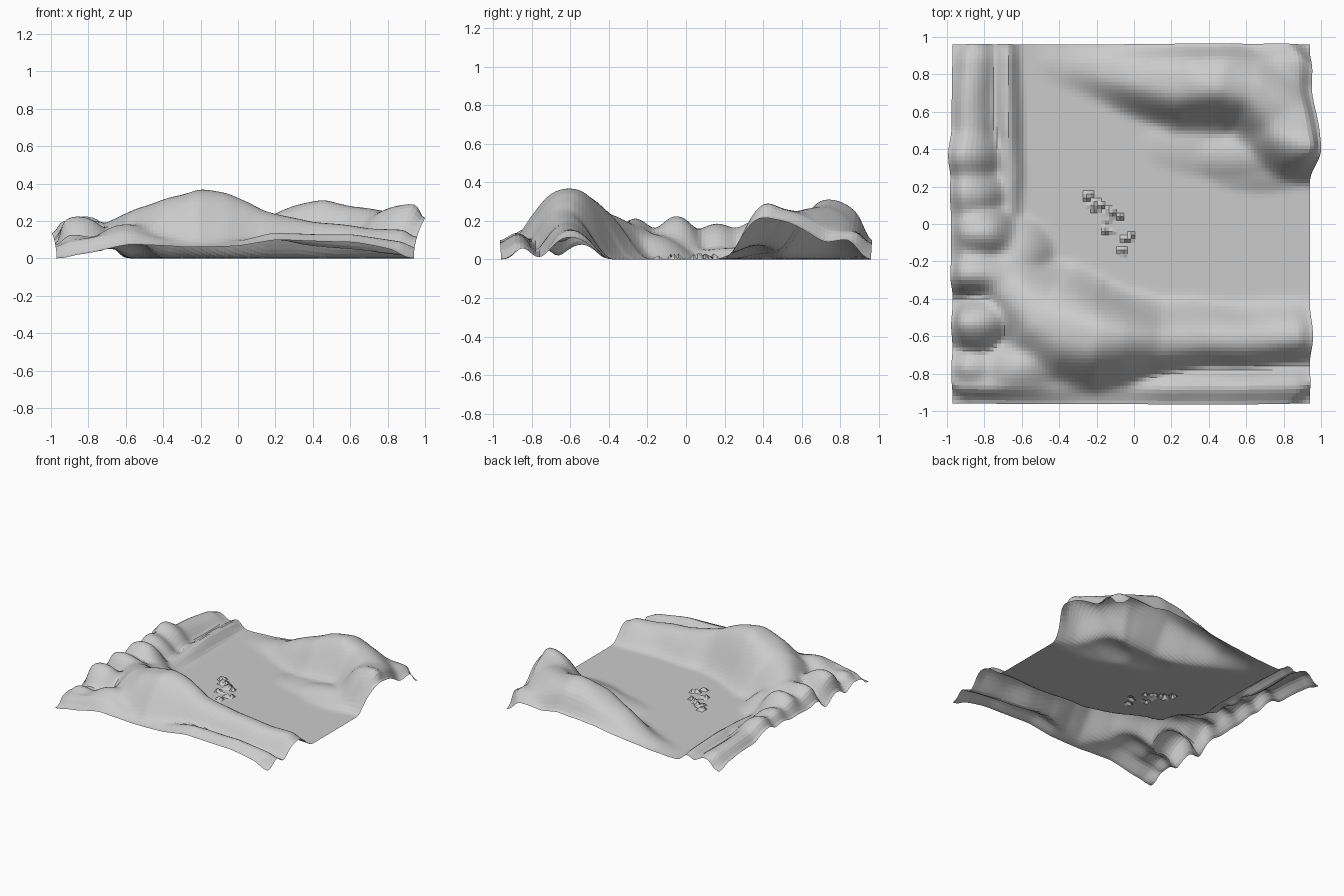
import bpy, math, random
from mathutils import Vector, noise

random.seed(4)
N = 96
X0, X1, Y0, Y1 = -0.97, 0.94, -0.96, 0.96

# Ridge lines: x, y, height, foot width on the +y side, foot width on the other side
front_ridge = [(-0.72, -0.32, .19, .28, .20), (-0.50, -0.51, .285, .38, .36),
               (-0.35, -0.57, .335, .37, .42), (-0.20, -0.605, .372, .34, .40),
               (-0.05, -0.615, .345, .28, .35), (0.12, -0.625, .255, .24, .28),
               (0.40, -0.62, .195, .22, .22), (0.95, -0.61, .145, .22, .17)]
front_lip = [(-0.97, -0.85, .08, .15, .16), (-0.75, -0.87, .12, .18, .17),
             (-0.55, -0.88, .13, .18, .20), (-0.30, -0.90, .085, .16, .22),
             (0.00, -0.90, .09, .16, .24), (0.20, -0.88, .14, .14, .30),
             (0.60, -0.87, .13, .12, .28), (0.95, -0.87, .08, .10, .13)]
back_hill = [(-0.38, 0.88, .015, .15, .15), (-0.15, 0.81, .08, .28, .16),
             (0.05, 0.76, .18, .34, .20), (0.25, 0.725, .26, .36, .25),
             (0.47, 0.74, .315, .34, .29), (0.62, 0.69, .28, .36, .26),
             (0.75, 0.57, .25, .38, .22), (0.87, 0.45, .28, .38, .23),
             (1.00, 0.40, .25, .38, .22)]
left_wall = [(-0.87, -0.20, .15, .20, .24), (-0.88, 0.50, .14, .16, .18),
             (-0.86, 0.97, .10, .15, .15)]
left_step = [(-0.65, 0.05, .05, .08, .06), (-0.68, 0.50, .09, .09, .08),
             (-0.69, 0.97, .08, .09, .08)]
ridges = [front_ridge, front_lip, back_hill, left_wall, left_step]

# Rounded lumps: x, y, height, radius x, radius y
lumps = [(-0.82, -0.54, .235, .19, .18), (-0.86, -0.76, .13, .18, .12),
         (-0.84, -0.27, .22, .21, .14), (-0.80, -0.06, .225, .20, .18),
         (-0.86, 0.16, .18, .20, .19), (-0.89, 0.36, .20, .20, .18),
         (-0.64, -0.17, .13, .22, .22), (0.80, 0.84, .15, .36, .24),
         (-0.58, -0.77, .18, .30, .19)]

# Gentle apron under the back hill, added on top of the other shapes
apron = [(0.45, 0.43, .035, .42, .18), (0.68, 0.34, .05, .36, .17)]


def smooth(t):
    t = max(0.0, min(1.0, t))
    return t * t * (3 - 2 * t)


def ridge_height(p, line):
    best, h = 9.0, 0.0
    for a, b in zip(line, line[1:]):
        pa, d = Vector(a[:2]), Vector(b[:2]) - Vector(a[:2])
        t = max(0.0, min(1.0, (p - pa).dot(d) / d.length_squared))
        v = p - pa - d * t
        dist = v.length
        if dist < best:
            best = dist
            z, wl, wr = (a[i] + (b[i] - a[i]) * t for i in (2, 3, 4))
            side = (d.x * v.y - d.y * v.x) / (d.length * dist) if dist > 1e-6 else 0
            w = wr + (wl - wr) * (1 + side) / 2
            h = z * 0.5 * (1 + math.cos(math.pi * min(1.0, dist / w) ** 1.25))
    return h


def lump_height(x, y, l):
    r2 = ((x - l[0]) / l[3]) ** 2 + ((y - l[1]) / l[4]) ** 2
    return l[2] * max(0.0, 1 - r2) ** 1.1


def height(x, y):
    # slight warp so that the shapes are not too regular
    q = Vector((x * 3.5, y * 3.5, 0.4))
    px, py = x + 0.02 * noise.noise(q), y + 0.02 * noise.noise(q + Vector((9, 5, 2)))
    p = Vector((px, py))
    hs = [ridge_height(p, r) for r in ridges] + [lump_height(px, py, l) for l in lumps]
    z = sum(h ** 6 for h in hs) ** (1 / 6)
    z += sum(lump_height(x, y, l) for l in apron)
    return z * (1 + 0.06 * noise.noise(Vector((x * 5, y * 5, 1.3))))


def surface(x, y, z):
    # sheet curls down towards its borders
    ex, ey = min(x - X0, X1 - x), min(y - Y0, Y1 - y)
    low = 0.75 if y < 0 else 0.8
    if y < 0:
        low -= 0.4 * smooth((-0.55 - x) / 0.3)
    z *= (0.8 + 0.2 * smooth(ex / 0.09)) * (low + (1 - low) * smooth(ey / 0.10))
    z *= smooth(0.05 + (ex + ey) / 0.14)
    # tall borders bulge sideways
    dx = 1.3 * z * z * (1 - smooth(ex / 0.25))
    dy = 0.6 * z * z * (1 - smooth(ey / 0.20))
    return Vector((x + math.copysign(dx, x), y + math.copysign(dy, y), z))


# Height grid, softened by a few averaging passes
xs = [X0 + (X1 - X0) * i / N for i in range(N + 1)]
ys = [Y0 + (Y1 - Y0) * j / N for j in range(N + 1)]
grid = [[height(x, y) for x in xs] for y in ys]
for _ in range(3):
    grid = [[(2 * grid[j][i] + grid[max(j - 1, 0)][i] + grid[min(j + 1, N)][i]
              + grid[j][max(i - 1, 0)] + grid[j][min(i + 1, N)]) / 6
             for i in range(N + 1)] for j in range(N + 1)]

# Terrain sheet with a little jagged rubble in the middle of the flat
rubble = [(-0.21, 0.10, .04), (-0.12, 0.05, .05), (-0.14, -0.03, .03),
          (-0.03, -0.07, .035), (-0.07, -0.14, .03), (-0.24, 0.15, .02)]
verts, faces = [], []
for j, y in enumerate(ys):
    for i, x in enumerate(xs):
        v = surface(x, y, grid[j][i])
        if any(math.hypot(x - a, y - b) < r for a, b, r in rubble):
            v.z += random.choice((0, 0, 0.01, 0.02, 0.03))
        verts.append(v)
for j in range(N):
    for i in range(N):
        a = j * (N + 1) + i
        faces.append((a, a + 1, a + N + 2, a + N + 1))

mesh = bpy.data.meshes.new("terrain")
mesh.from_pydata(verts, [], faces)
mesh.update()
terrain = bpy.data.objects.new("terrain", mesh)
bpy.context.collection.objects.link(terrain)

mat = bpy.data.materials.new("light grey")
mat.diffuse_color = (0.6, 0.6, 0.6, 1)
mesh.materials.append(mat)
